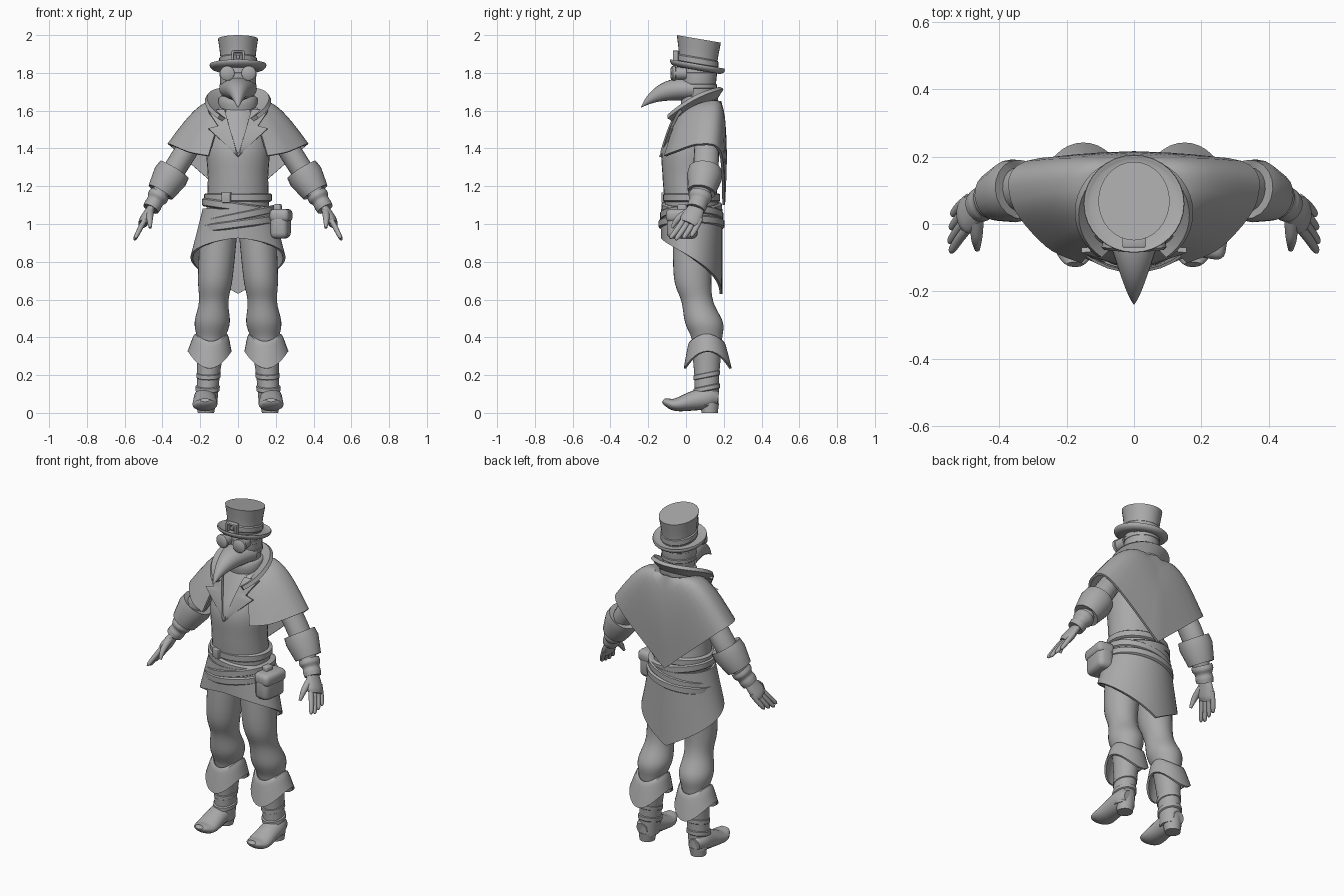
import bpy
import bmesh
from math import sin, cos, pi, radians
from mathutils import Vector, Matrix

start_cube = bpy.data.objects.get("Cube")
if start_cube:
    bpy.data.objects.remove(start_cube, do_unlink=True)

clay = bpy.data.materials.new("plain_grey")
clay.use_nodes = True
clay.diffuse_color = (.4, .4, .4, 1)
clay.node_tree.nodes["Principled BSDF"].inputs["Base Color"].default_value = clay.diffuse_color


def finish(name, bm, mirror=False, thick=0, bevel=0):
    """Turn a bmesh into a smooth shaded object with its modifiers applied."""
    bmesh.ops.recalc_face_normals(bm, faces=bm.faces[:])
    mesh = bpy.data.meshes.new(name)
    bm.to_mesh(mesh)
    bm.free()
    mesh.materials.append(clay)
    obj = bpy.data.objects.new(name, mesh)
    bpy.context.collection.objects.link(obj)
    if mirror:
        obj.modifiers.new("mirror", 'MIRROR')
    if thick:
        solid = obj.modifiers.new("thickness", 'SOLIDIFY')
        solid.thickness = thick
        solid.offset = 0
    if bevel:
        rounding = obj.modifiers.new("rounding", 'BEVEL')
        rounding.width = bevel
        rounding.segments = 3
    bpy.ops.object.select_all(action='DESELECT')
    obj.select_set(True)
    bpy.context.view_layer.objects.active = obj
    bpy.ops.object.convert(target='MESH')
    bpy.ops.object.shade_smooth_by_angle(angle=radians(40))


def spline(rows, steps):
    """Smooth curve through tuples of any length."""
    result = []
    for i in range(len(rows) - 1):
        before, a = rows[max(i - 1, 0)], rows[i]
        b, after = rows[i + 1], rows[min(i + 2, len(rows) - 1)]
        for step in range(steps):
            t = step / steps
            result.append(tuple(
                q + t / 2 * (r - p + t * (2 * p - 5 * q + 4 * r - w + t * (3 * (q - r) + w - p)))
                for p, q, r, w in zip(before, a, b, after)))
    return result + [tuple(rows[-1])]


def skin(name, rings, closed=True, caps=True, **options):
    """Bridge neighbouring rows of points with quads."""
    bm = bmesh.new()
    grid = [[bm.verts.new(point) for point in ring] for ring in rings]
    count = len(grid[0])
    for low, high in zip(grid, grid[1:]):
        for i in range(count if closed else count - 1):
            j = (i + 1) % count
            bm.faces.new((low[i], low[j], high[j], high[i]))
    if closed and caps:
        bm.faces.new(grid[0])
        bm.faces.new(grid[-1])
    finish(name, bm, **options)


def loft(name, rows, ratio=1, steps=5, slope_x=0, slope_y=0, wave=0, leg=False, **options):
    """Upright shape from ellipses: y, z, radius; ratio is depth over width."""
    rings = []
    rows = spline(rows, steps)
    for k, (y, z, radius) in enumerate(rows):
        x = .17 - .07 * z if leg else 0
        ring = []
        for i in range(32):
            angle = pi * i / 16
            dx, dy = radius * cos(angle), radius * ratio * sin(angle)
            hem = wave * cos(2 * angle) * k / len(rows)
            ring.append((x + dx, y + dy, z + slope_x * dx + slope_y * dy + hem))
        rings.append(ring)
    skin(name, rings, mirror=leg, **options)


def band(name, y, z, radius, height, depth=.01, **options):
    """Flat strap with chamfered edges around an ellipse."""
    profile = ((-1, -1), (-1, 0), (-.7, 1), (.7, 1), (1, 0), (1, -1))
    rows = [(y, z + up * height / 2, radius + out * depth) for up, out in profile]
    loft(name, rows, steps=1, **options)


def tube(name, rows, side, steps=5, **options):
    """Limb along a path: x, y, z, radius along side, radius across it."""
    rows = spline(rows, steps)
    points = [Vector(row[:3]) for row in rows]
    rings = []
    for k, row in enumerate(rows):
        along = (points[min(k + 1, len(rows) - 1)] - points[max(k - 1, 0)]).normalized()
        u = (side - along * side.dot(along)).normalized()
        v = along.cross(u)
        turns = [pi * i / 10 for i in range(20)]
        rings.append([points[k] + u * row[3] * cos(a) + v * row[4] * sin(a) for a in turns])
    skin(name, rings, **options)


def limb(name, rows, flat=.9, spread=0, **options):
    """Pair of parts on the arm's path: position from shoulder to wrist, radius."""
    path = [(.2 + .26 * t - .01 * t ** 3, .11 - .05 * t ** 3 + spread * t, 1.5 - .4 * t, r, r * flat)
            for t, r in rows]
    tube(name, path, Vector((0, 1, 0)), mirror=True, **options)


def sheet(name, shape, columns, thick):
    """Mirrored cloth panel from a rule for its points."""
    rings = [[shape(i / columns, j / 10) for j in range(11)] for i in range(columns + 1)]
    skin(name, rings, closed=False, mirror=True, thick=thick)


def box(name, centre, size, turn=0, bevel=.004):
    bm = bmesh.new()
    place = Matrix.Translation(centre) @ Matrix.Rotation(turn, 4, 'Z') @ Matrix.Diagonal((*size, 1))
    bmesh.ops.create_cube(bm, size=1, matrix=place)
    finish(name, bm, bevel=bevel)


across = Vector((1, 0, 0))

# Hat, sloping down to the back
lean = {"slope_y": -.17}
loft("hat_crown", [(.06, 1.82, .094), (.065, 1.89, .094), (.068, 1.98, .106)], 1.1, **lean)
loft("hat_brim", [(.06, 1.815, .08), (.06, 1.815, .125), (.06, 1.83, .147), (.06, 1.847, .148),
                  (.06, 1.84, .13), (.06, 1.835, .08)], .97, steps=3, **lean)
band("hat_band", .063, 1.863, .094, .04, .006, ratio=1.08, **lean)
for s in (-1, 1):
    box("hat_buckle_side", (s * .028, -.055, 1.885), (.013, .03, .065))
    box("hat_buckle_bar", (0, -.055, 1.885 + s * .027), (.06, .03, .012))
box("hat_buckle_tongue", (0, -.05, 1.885), (.02, .025, .02))

# Head, beaked mask and goggles
loft("head", [(.07, 1.6, .075), (.065, 1.7, .09), (.065, 1.78, .096), (.065, 1.84, .09)])
beak = []
for i in range(20):
    t = i / 19.1
    beak.append((0, .04 - .28 * t, 1.715 - .1 * t ** 3, .1 * (1 - t) ** .8, .062 * (1 - t ** 2.5)))
tube("beak", beak, across, steps=1)
goggle = ((0, .034), (-.055, .034), (-.058, .039), (-.073, .039), (-.08, .03))
tube("goggle", [(.05 - y / 10, y, 1.798, r, r) for y, r in goggle], across, steps=1, mirror=True)
for name, z in (("goggle_strap", 1.79), ("mask_strap", 1.73)):
    band(name, .065, z, .093, .025, .005)
loft("neck_scarf", [(.07, 1.6, .1), (.07, 1.64, .105), (.075, 1.67, .1), (.075, 1.68, .08)], .93)

# Torso
loft("torso", [(.03, .95, .17), (.03, 1.1, .165), (.015, 1.25, .16), (.02, 1.4, .168),
               (.06, 1.53, .145), (.075, 1.65, .08)], .87)

# Shoulder cape with a pointed back
cape_hem = spline([(.155, -.11, 1.36), (.26, -.06, 1.38), (.36, .07, 1.42), (.32, .18, 1.38), (0, .2, 1.1)], 6)


def cape_shape(u, s):
    x, y, z = cape_hem[round(u * 24)]
    angle = .7 + (pi - .7) * u
    neck = Vector((.1 * sin(angle), .07 - .11 * cos(angle), 1.6 + .05 * u))
    bulge = sin(pi * s ** .75) * Vector((0, max(y, 0) / 10, x / 5))
    return neck.lerp((x, y, z), s) + bulge


sheet("shoulder_cape", cape_shape, 24, .014)


# Standing collar and lapels
def collar_shape(u, s):
    back = cos(u * 2.5)
    height = 1.61 + .06 * back - .03 * back ** 2 + s * (.05 + .03 * back)
    return ((.1 + .07 * s) * sin(u * 2.5), .03 + (.11 + .05 * s) * back, height)


def lapel_shape(u, s):
    width = (.19 if u > .35 else .09) * (1 - u)
    return (.07 * (1 - u) + s * width, -.035 - .1 * u ** .7 + .01 * s, 1.6 - .24 * u)


sheet("collar", collar_shape, 16, .022)
sheet("lapel", lapel_shape, 20, .016)


# Coat skirt with a long tail
def skirt_shape(u, s):
    hem = .925 - .295 * u ** 1.5
    return ((.18 + .065 * s) * sin(pi * u), .03 - .155 * cos(pi * u), 1.08 + (hem - 1.08) * s)


sheet("coat_skirt", skirt_shape, 24, .014)

# Belts and pouch
for name, z, radius, slope in (("waist_belt", 1.14, .17, 0), ("sash_upper", 1.09, .18, -.14),
                               ("sash_lower", 1.04, .19, .2), ("hip_belt", 1, .198, .13)):
    band(name, .03, z, radius, .045, ratio=.84, slope_x=slope)
box("belt_buckle", (-.06, -.11, 1.14), (.05, .03, .055), -.3)
box("pouch", (.225, -.02, .995), (.095, .16, .145), -.15, .03)
box("pouch_flap", (.228, -.02, 1.045), (.105, .165, .07), -.15, .025)
box("pouch_loop", (.21, -.02, 1.08), (.04, .05, .05), -.2, .01)

# Legs
loft("trouser_leg", [(.04, 1, .1), (.035, .72, .092), (.06, .59, .078), (.095, .48, .093),
                     (.11, .4, .076), (.11, .35, .07)], 1.08, leg=True)

# Boots with turned-down cuffs
loft("boot_shaft", [(.11, .37, .075), (.11, .2, .06), (.11, .04, .057)], 1.1, leg=True)
loft("boot_cuff", [(.11, .36, .07), (.11, .39, .083), (.115, .28, .111)], 1.09,
     wave=.05, caps=False, thick=.012, leg=True)
for z in (.13, .2):
    band("boot_strap", .11, z, .058, .03, .006, ratio=1.1, slope_y=.2, leg=True)
foot = ((.17, .075, .035, .035), (.12, .08, .057, .058), (.04, .064, .062, .052),
        (-.05, .044, .066, .035), (-.1, .055, .047, .022), (-.12, .068, .025, .012))
tube("boot_foot", [(.175, *row) for row in foot], across, mirror=True)
loft("boot_heel", [(.125, 0, .043), (.125, .05, .05)], leg=True)

# Arms, sleeve cuffs and glove cuffs
limb("sleeve", [(0, .06), (.3, .066), (.6, .064), (1, .04)])
limb("sleeve_cuff", [(.6, .055), (.54, .085), (.62, .088), (.82, .07), (.78, .05)],
     1, steps=1, caps=False, thick=.012)
limb("glove_cuff", [(.85, .06), (.9, .062), (.95, .05), (1, .052), (1.05, .049)])

# Hands
limb("palm", [(1, .04), (1.1, .05), (1.2, .056), (1.25, .045)], .5)
for i in range(4):
    tip = 1.46 - .02 * abs(i - 1)
    limb("finger_" + str(i + 1), [(1.18, .015), (1.3, .015), (tip - .03, .012), (tip, .004)],
         spread=(i - 1.3) * .024)
tube("thumb", [(.465, .02, 1.07, .02, .02), (.467, -.04, 1.03, .017, .017), (.465, -.075, .98, .008, .008)],
     across, mirror=True)
